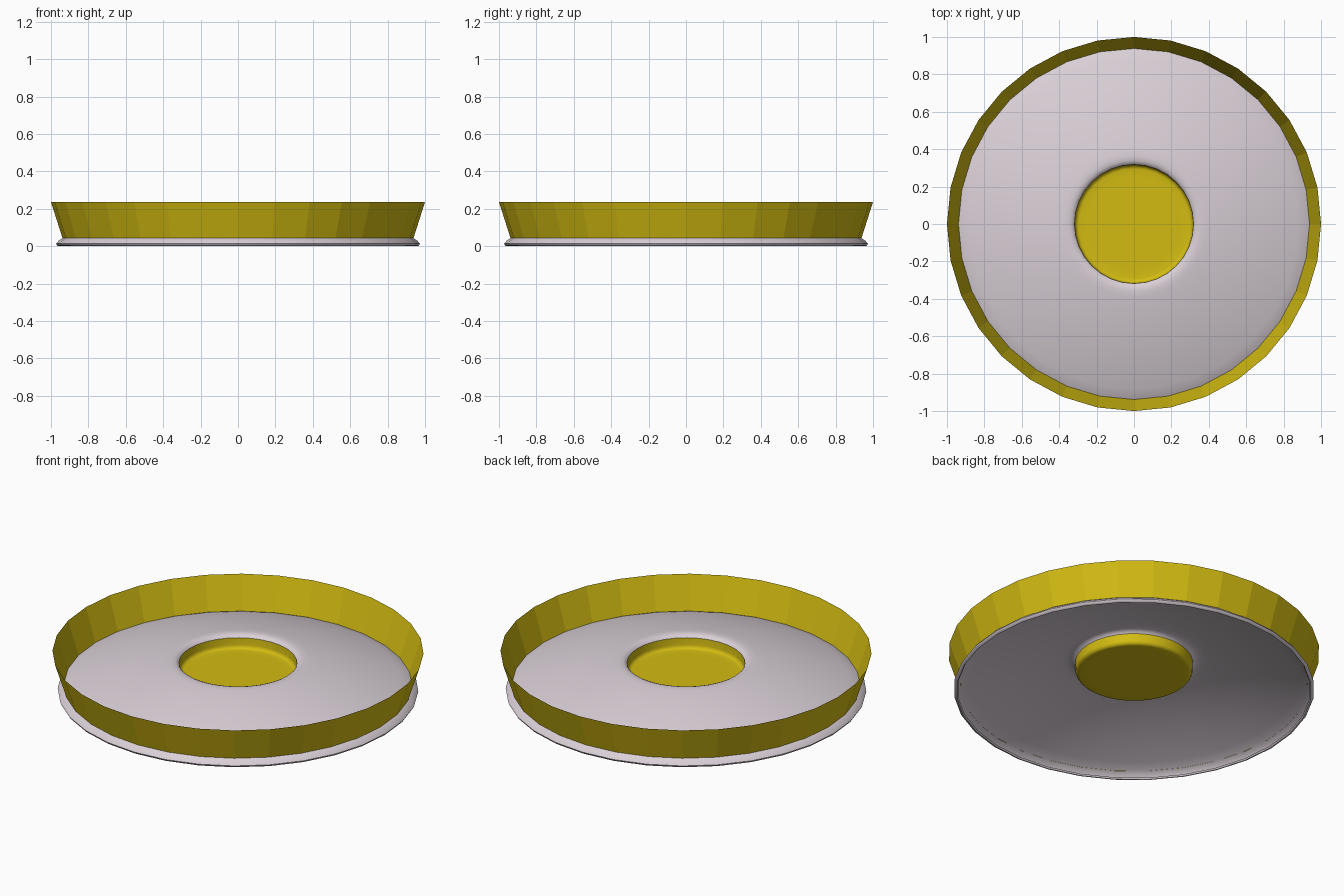
import bpy, math

if "Cube" in bpy.data.objects:
    bpy.data.objects.remove(bpy.data.objects["Cube"])

SIDES = 32


def material(name, rgb):
    m = bpy.data.materials.new(name)
    m.diffuse_color = (*rgb, 1)
    m.use_nodes = True
    m.node_tree.nodes["Principled BSDF"].inputs["Base Color"].default_value = m.diffuse_color
    return m


def lathe(name, profile, mat, smooth=True, cap=False):
    """Revolve an (r, z) profile around z; cap closes the last ring."""
    verts, faces = [], []
    for r, z in profile:
        for i in range(SIDES):
            a = 2 * math.pi * i / SIDES
            verts.append((r * math.cos(a), r * math.sin(a), z))
    for k in range(len(profile) - 1):
        for i in range(SIDES):
            j = (i + 1) % SIDES
            faces.append((k * SIDES + i, k * SIDES + j,
                          (k + 1) * SIDES + j, (k + 1) * SIDES + i))
    if cap:
        start = (len(profile) - 1) * SIDES
        faces.append(tuple(range(start, start + SIDES)))
    me = bpy.data.meshes.new(name)
    me.from_pydata(verts, [], faces)
    me.materials.append(mat)
    ob = bpy.data.objects.new(name, me)
    bpy.context.collection.objects.link(ob)
    if smooth:
        bpy.ops.object.select_all(action='DESELECT')
        ob.select_set(True)
        bpy.context.view_layer.objects.active = ob
        bpy.ops.object.shade_smooth_by_angle(angle=math.radians(50))
    return ob


yellow = material("yellow", (0.65, 0.50, 0.006))
pale = material("pale", (0.70, 0.63, 0.68))

# Domed disc: rolled outer rim, shallow dome, lip turning down into the hole
rim = [(0.95, 0.008), (0.956, 0.0), (0.967, 0.003), (0.972, 0.013), (0.96, 0.028)]
dome = []
for k in range(11):
    r = 0.935 + (0.39 - 0.935) * k / 10
    dome.append((r, 0.219 - 0.199 * r * r))
lip = [(0.362, 0.1915), (0.341, 0.19), (0.326, 0.184), (0.318, 0.174)]
lathe("domed_disc", rim + dome + lip, pale)

# Recessed centre cup with a rounded bottom edge
f = 0.022
cup = [(0.318, 0.174)]
for k in range(5):
    a = math.pi / 2 * k / 4
    cup.append((0.316 - f + f * math.cos(a), 0.112 + f - f * math.sin(a)))
cup.append((0.25, 0.112))
lathe("centre_cup", cup, yellow, cap=True)

# Flared, open, faceted outer band
lathe("outer_band", [(0.938, 0.042), (1.0, 0.237)], yellow, smooth=False)
